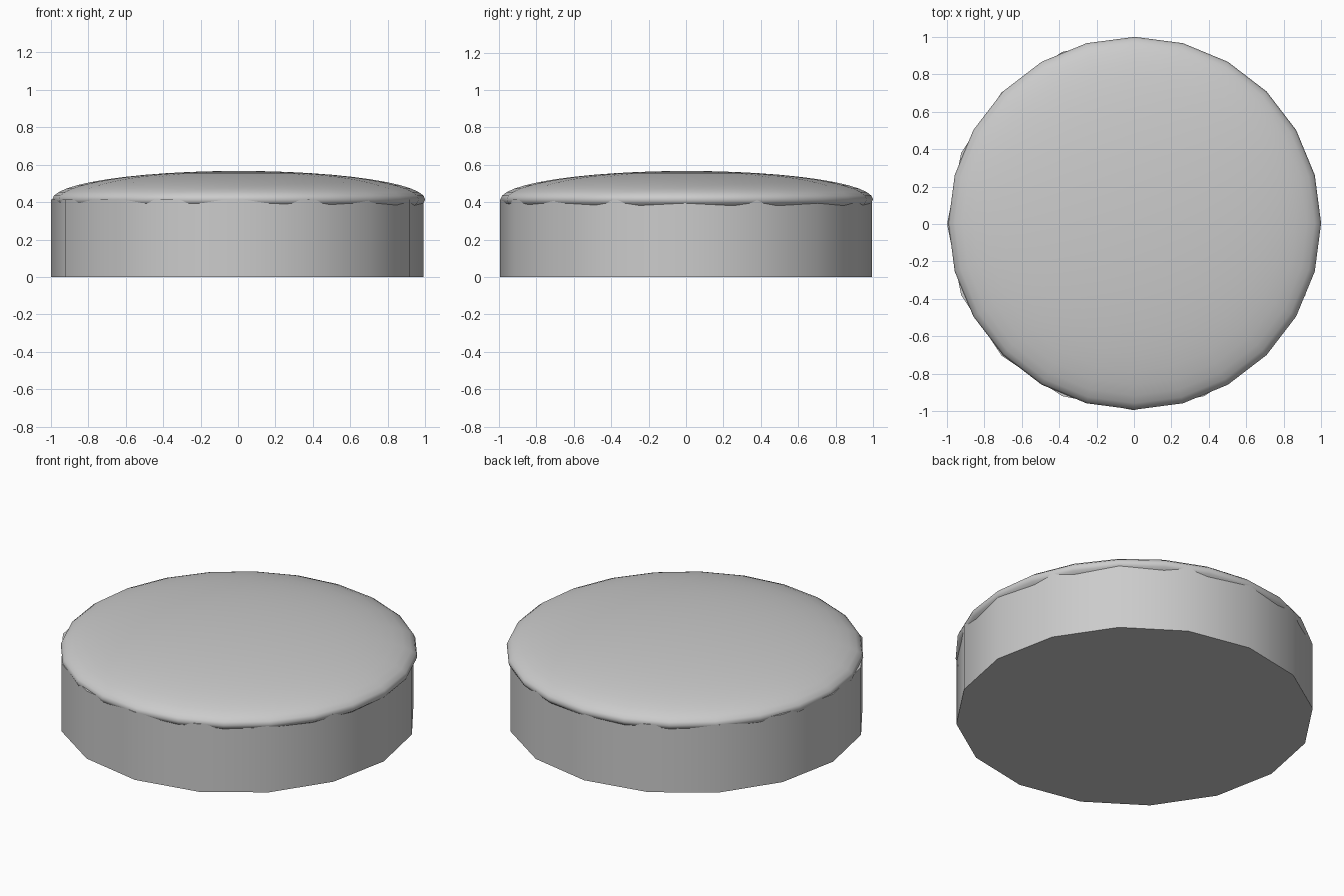
import bpy

if "Cube" in bpy.data.objects:
    bpy.data.objects.remove(bpy.data.objects["Cube"])

# Sixteen-sided drum with smooth-shaded walls
bpy.ops.mesh.primitive_cylinder_add(vertices=16, radius=0.995, depth=0.415,
                                    location=(-0.004, 0, 0.2075))
base = bpy.context.object
base.name = "drum_base"
bpy.ops.object.shade_smooth_by_angle(angle=0.7)

# Flattened sphere forming the domed top, its rim bulging past the drum's flats
bpy.ops.mesh.primitive_uv_sphere_add(segments=24, ring_count=24, radius=1,
                                     location=(0.004, 0.004, 0.415))
dome = bpy.context.object
dome.name = "domed_top"
dome.scale = (0.996, 0.996, 0.152)
bpy.ops.object.transform_apply(location=False, rotation=False, scale=True)
bpy.ops.object.shade_smooth()
